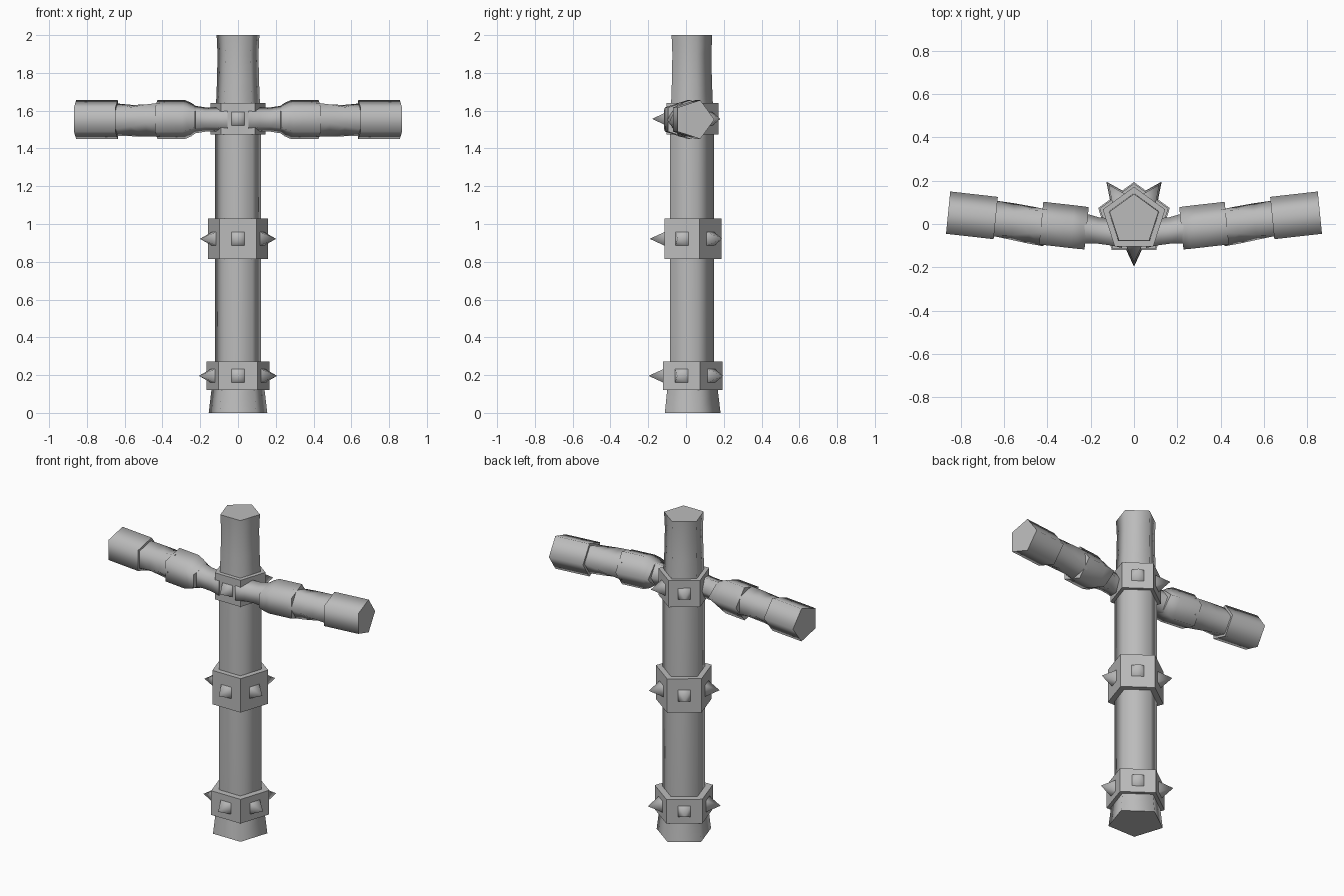
import bpy, bmesh, math
from mathutils import Vector, Matrix

cube = bpy.data.objects.get("Cube")
if cube:
    bpy.data.objects.remove(cube, do_unlink=True)

SIDES = 5
STEP = math.tau / SIDES
CENTRE_Y = 0.02

grey = bpy.data.materials.new("plain_grey")
grey.use_nodes = True
colour = (0.5, 0.5, 0.5, 1)
grey.diffuse_color = colour
grey.node_tree.nodes["Principled BSDF"].inputs["Base Color"].default_value = colour


def finish(name, bm):
    bmesh.ops.recalc_face_normals(bm, faces=bm.faces)
    mesh = bpy.data.meshes.new(name)
    bm.to_mesh(mesh)
    bm.free()
    mesh.materials.append(grey)
    obj = bpy.data.objects.new(name, mesh)
    bpy.context.scene.collection.objects.link(obj)
    return obj


def loft(name, rings, place, smooth=True):
    """Five-sided loft; each ring is (distance, radius, twist, squash)."""
    bm = bmesh.new()
    loops = []
    for t, r, twist, squash in rings:
        loop = []
        for i in range(SIDES):
            a = math.pi / 2 + i * STEP + math.radians(twist)
            loop.append(bm.verts.new(place(t, r * squash * math.cos(a), r * math.sin(a))))
        loops.append(loop)
    for low, high in zip(loops, loops[1:]):
        for i in range(SIDES):
            j = (i + 1) % SIDES
            bm.faces.new((low[i], low[j], high[j], high[i])).smooth = smooth
    bm.faces.new(loops[0])
    bm.faces.new(loops[-1])
    return finish(name, bm)


def upright(t, u, v):
    return Vector((u, CENTRE_Y + v, t))


def spike(name, angle, apothem, z):
    """Square pyramid pointing outward from a collar face."""
    bm = bmesh.new()
    size, sink, height = 0.04, 0.01, 0.077
    out = Vector((math.cos(angle), math.sin(angle), 0))
    side = Vector((-out.y, out.x, 0))
    base = Vector((0, CENTRE_Y, z)) + out * (apothem - sink)
    corners = [bm.verts.new(base + side * size * a + Vector((0, 0, size * b)))
               for a, b in ((-1, -1), (1, -1), (1, 1), (-1, 1))]
    tip = bm.verts.new(base + out * (height + sink))
    for i in range(4):
        bm.faces.new((corners[i], corners[(i + 1) % 4], tip)).smooth = True
    bm.faces.new(corners)
    finish(name, bm)


# Central post and flared foot
loft("post", [(0.1, 0.128, 0, 1), (1.5, 0.128, 0, 1), (1.64, 0.122, 0, 1),
              (1.76, 0.117, 0, 1), (1.9, 0.114, 0, 1), (2.0, 0.119, 0, 1)], upright)
loft("foot", [(0, 0.163, 0, 1), (0.13, 0.147, 0, 1)], upright)

# Spiked collars: name, bottom, top, radius, spiked faces (0 is the front)
for label, low, high, radius, faces in (
        ("lower", 0.12, 0.272, 0.174, range(SIDES)),
        ("middle", 0.815, 1.028, 0.167, range(SIDES)),
        ("upper", 1.473, 1.64, 0.152, (0, 2, 3))):
    loft(label + "_collar", [(low, radius, 0, 1), (high, radius, 0, 1)], upright, False)
    for i in faces:
        spike(f"{label}_spike_{i + 1}", -math.pi / 2 + i * STEP,
              radius * math.cos(STEP / 2), (low + high) / 2)

# Arms, sweeping slightly backward
for label, sign in (("left", 1), ("right", -1)):
    def along(t, u, v, sign=sign):
        return Vector((sign * (t - 0.1 * v), -0.055 + 0.113 * t + v, 1.553 + u))

    loft(label + "_arm_neck", [(0.05, 0.075, 0, 1), (0.11, 0.068, 0, 1),
                               (0.17, 0.067, 0, 1), (0.25, 0.08, 0, 1)], along)
    loft(label + "_arm_knuckle", [(0.22, 0.108, 0, 0.65), (0.25, 0.109, 0, 0.85),
                                  (0.285, 0.109, 0, 1), (0.43, 0.109, 0, 1)], along)
    loft(label + "_arm_shaft", [(0.41, 0.094, 36, 1), (0.48, 0.091, 26, 1),
                                (0.56, 0.089, 12, 1), (0.65, 0.09, 0, 1)], along)
    loft(label + "_arm_end", [(0.64, 0.108, 0, 1), (0.86, 0.108, 0, 1)], along)
